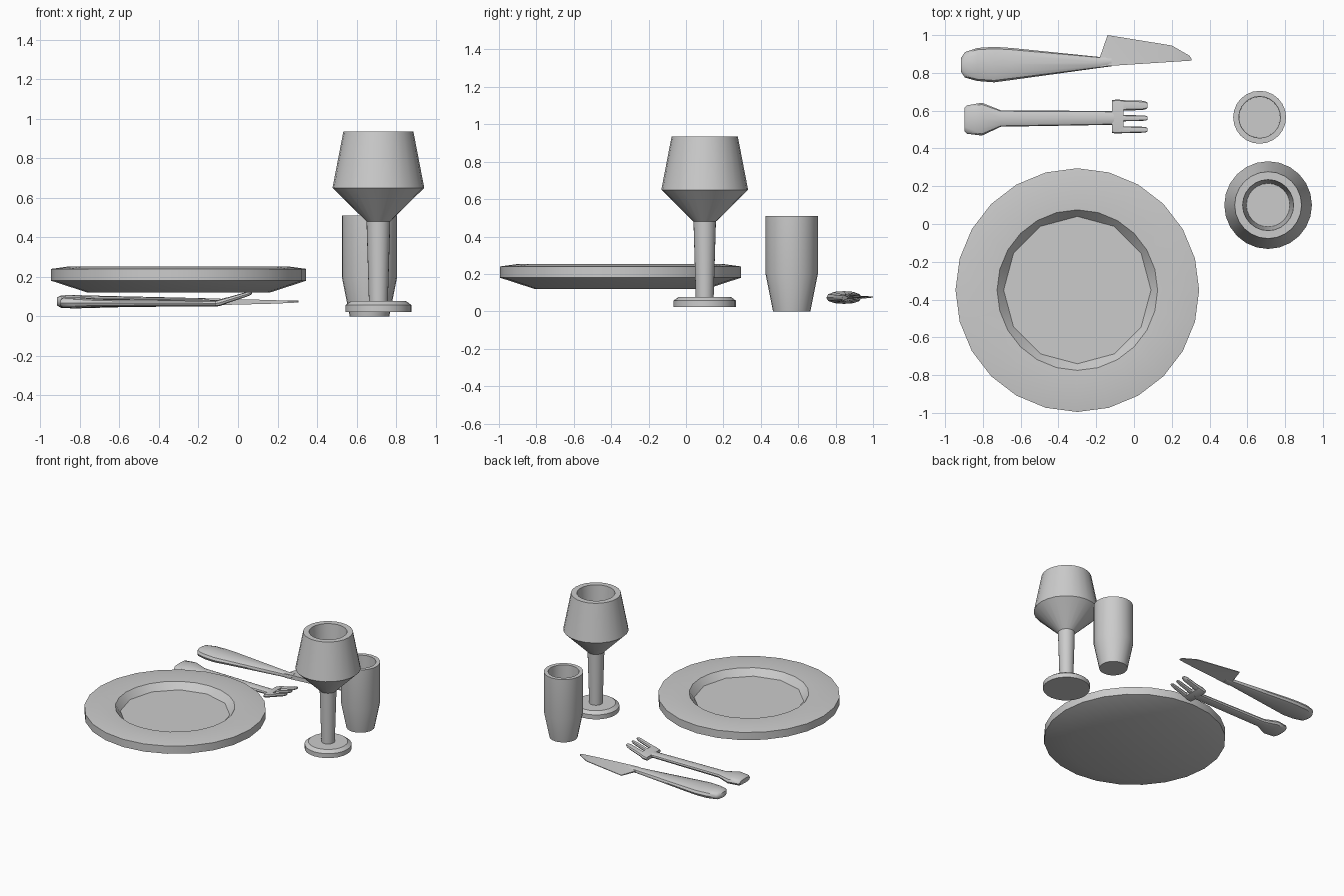
import bpy, bmesh, math

if "Cube" in bpy.data.objects:
    bpy.data.objects.remove(bpy.data.objects["Cube"])


def finish(bm, name, angle=30):
    bmesh.ops.remove_doubles(bm, verts=bm.verts, dist=1e-5)
    bmesh.ops.recalc_face_normals(bm, faces=bm.faces)
    mesh = bpy.data.meshes.new(name)
    bm.to_mesh(mesh)
    bm.free()
    ob = bpy.data.objects.new(name, mesh)
    bpy.context.collection.objects.link(ob)
    bpy.ops.object.select_all(action='DESELECT')
    ob.select_set(True)
    bpy.context.view_layer.objects.active = ob
    bpy.ops.object.shade_smooth_by_angle(angle=math.radians(angle))
    return ob


def skin(rings, name, angle=30):
    """Join equal-length rings of points and cap both ends."""
    bm = bmesh.new()
    loops = [[bm.verts.new(p) for p in ring] for ring in rings]
    n = len(loops[0])
    for a, b in zip(loops, loops[1:]):
        for i in range(n):
            j = (i + 1) % n
            bm.faces.new((a[i], a[j], b[j], b[i]))
    bm.faces.new(loops[0])
    bm.faces.new(loops[-1])
    return finish(bm, name, angle)


def lathe(name, centre, profile, sides, floor_chords=False):
    """Revolve (radius, z) pairs; optionally halve the sides of the last ring."""
    rings = []
    for k, (r, z) in enumerate(profile):
        ring = []
        for i in range(sides):
            a = math.tau * i / sides
            coarse = floor_chords and k == len(profile) - 1 and i % 2
            rr = r * math.cos(math.tau / sides) if coarse else r
            ring.append((centre[0] + rr * math.cos(a), centre[1] + rr * math.sin(a), z))
        rings.append(ring)
    return skin(rings, name)


def loft(name, sections, sides=12, power=0.8):
    """Rounded bar along x from sections (x, y0, y1, z0, z1)."""
    def soft(v):
        return math.copysign(abs(v) ** power, v)
    rings = []
    for x, y0, y1, z0, z1 in sections:
        rings.append([(x,
                       (y0 + y1) / 2 + (y1 - y0) / 2 * soft(math.cos(math.tau * i / sides)),
                       (z0 + z1) / 2 + (z1 - z0) / 2 * soft(math.sin(math.tau * i / sides)))
                      for i in range(sides)])
    return skin(rings, name, 40)


# plate with a flared underside and a sunken centre
lathe("plate", (-0.30, -0.35), [
    (0.46, 0.12), (0.645, 0.18), (0.645, 0.24), (0.55, 0.253),
    (0.425, 0.25), (0.39, 0.20)], 24, floor_chords=True)

# stemmed goblet with hollow bowl
lathe("goblet", (0.71, 0.10), [
    (0.167, 0.022), (0.167, 0.057), (0.14, 0.077), (0.048, 0.077),
    (0.06, 0.48), (0.232, 0.65), (0.177, 0.935), (0.135, 0.935),
    (0.115, 0.62)], 24)

# tumbler with tapered base
lathe("tumbler", (0.665, 0.565), [
    (0.10, 0.0), (0.14, 0.20), (0.14, 0.51), (0.11, 0.51), (0.108, 0.13)], 24)

# knife handle
loft("knife_handle", [
    (-0.915, 0.805, 0.88, 0.055, 0.095), (-0.895, 0.775, 0.91, 0.043, 0.106),
    (-0.83, 0.757, 0.932, 0.04, 0.108), (-0.74, 0.75, 0.938, 0.042, 0.105),
    (-0.65, 0.762, 0.932, 0.045, 0.103), (-0.18, 0.827, 0.884, 0.055, 0.092),
    (-0.12, 0.835, 0.885, 0.055, 0.09)])

# knife blade: thick spine, thin cutting edge
blade = []
for xs, xe, ys, ye, t in [(-0.18, -0.18, 0.832, 0.885, 0.016),
                          (-0.13, -0.14, 0.837, 1.0, 0.017),
                          (0.18, 0.20, 0.857, 0.945, 0.009),
                          (0.29, 0.295, 0.864, 0.89, 0.004),
                          (0.305, 0.305, 0.865, 0.872, 0.002)]:
    blade.append([(xs, ys, 0.073 - t), (xe, ye, 0.074), (xe, ye, 0.079), (xs, ys, 0.073 + t)])
skin(blade, "knife_blade")

# fork handle
loft("fork_handle", [
    (-0.897, 0.49, 0.615, 0.05, 0.085), (-0.885, 0.478, 0.628, 0.042, 0.094),
    (-0.805, 0.468, 0.642, 0.04, 0.097), (-0.705, 0.515, 0.602, 0.047, 0.088),
    (-0.11, 0.525, 0.598, 0.05, 0.082), (-0.09, 0.53, 0.595, 0.052, 0.082)])

# fork crossbar
loft("fork_crossbar", [
    (-0.117, 0.482, 0.655, 0.05, 0.078), (-0.09, 0.478, 0.66, 0.053, 0.086),
    (-0.055, 0.482, 0.655, 0.066, 0.096)], power=0.4)

# three upturned prongs
for k, (y0, y1) in enumerate([(0.48, 0.518), (0.543, 0.578), (0.60, 0.656)]):
    m = (y1 - y0) * 0.25
    loft("fork_prong_%d" % (k + 1), [
        (-0.08, y0, y1, 0.058, 0.088), (0.04, y0 + 0.003, y1 - 0.003, 0.098, 0.122),
        (0.06, y0 + m / 2, y1 - m / 2, 0.106, 0.126), (0.072, y0 + m, y1 - m, 0.114, 0.126)], 8)
